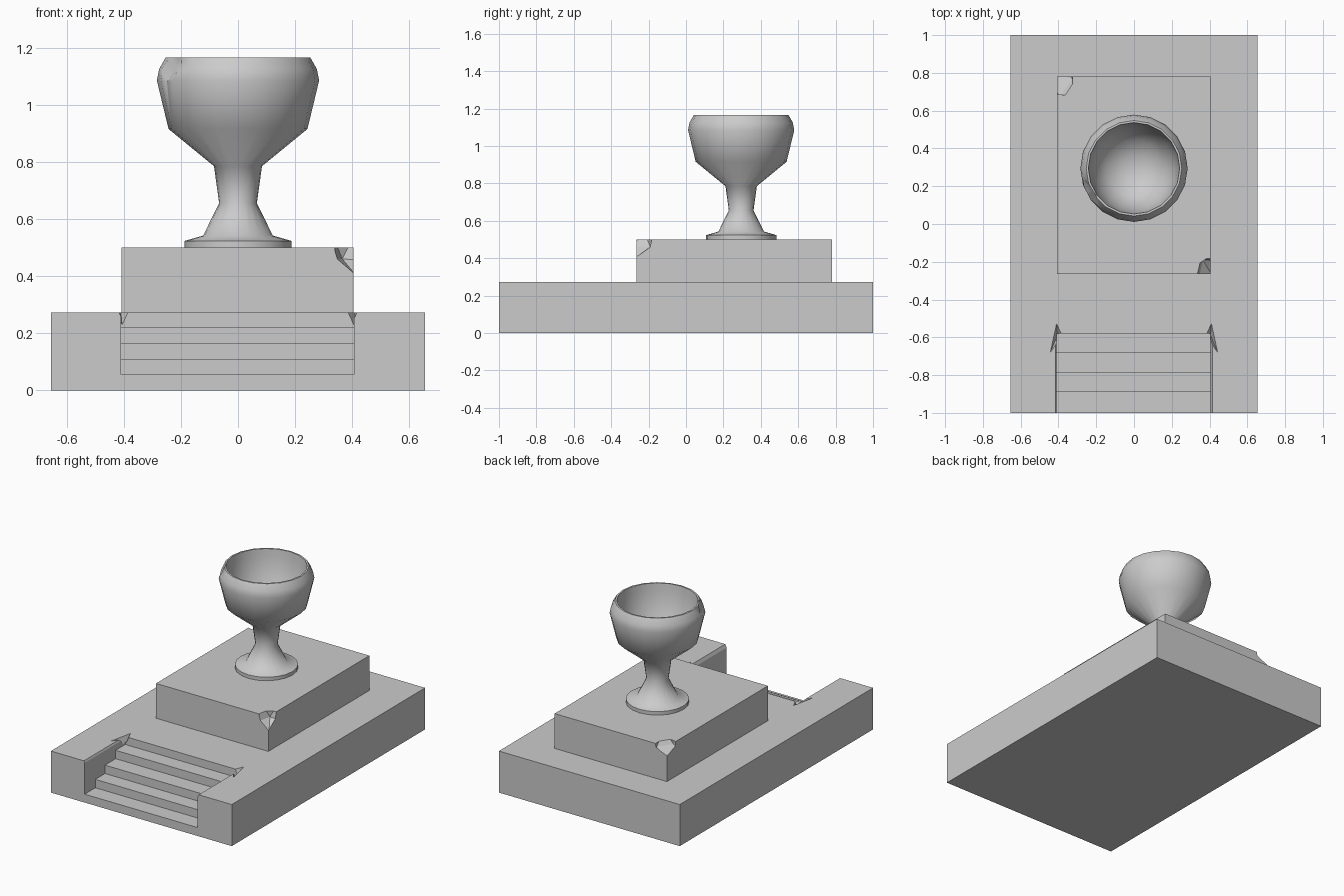
import bpy, bmesh, math, random
from mathutils import Vector, Matrix

if "Cube" in bpy.data.objects:
    bpy.data.objects.remove(bpy.data.objects["Cube"])

random.seed(4)


def make(name, bm):
    bmesh.ops.recalc_face_normals(bm, faces=bm.faces[:])
    me = bpy.data.meshes.new(name)
    bm.to_mesh(me)
    bm.free()
    ob = bpy.data.objects.new(name, me)
    bpy.context.collection.objects.link(ob)
    return ob


def box(name, lo, hi):
    bm = bmesh.new()
    bmesh.ops.create_cube(bm, size=1)
    for v in bm.verts:
        v.co = [lo[i] if v.co[i] < 0 else hi[i] for i in range(3)]
    return make(name, bm)


def hull(name, points):
    bm = bmesh.new()
    for p in points:
        bm.verts.new(p)
    bmesh.ops.convex_hull(bm, input=bm.verts[:])
    return make(name, bm)


def rock(name, centre, size, turn=0.0, jitter=0.12):
    # rough low-poly lump used to chip corners
    bm = bmesh.new()
    bmesh.ops.create_icosphere(bm, subdivisions=1, radius=1)
    m = Matrix.Translation(centre) @ Matrix.Rotation(turn, 4, 'Z') @ Matrix.Diagonal((*size, 1))
    for v in bm.verts:
        v.co = m @ (v.co * random.uniform(1 - jitter, 1 + jitter))
    return make(name, bm)


def cut(target, cutter):
    mod = target.modifiers.new("cut", 'BOOLEAN')
    mod.operation, mod.solver, mod.object = 'DIFFERENCE', 'EXACT', cutter
    bpy.context.view_layer.objects.active = target
    bpy.ops.object.modifier_apply(modifier=mod.name)
    bpy.data.objects.remove(cutter)


# Base slab with a sunken flight of steps
base = box("base_slab", (-0.655, -1, 0), (0.655, 1, 0.272))
profile = [(-1.1, 0.055)]
for i, y in enumerate((-0.89, -0.79, -0.68)):
    profile += [(y, 0.055 * (i + 1)), (y, 0.055 * (i + 2))]
profile += [(-0.58, 0.22), (-0.58, 0.4), (-1.1, 0.4)]
bm = bmesh.new()
face = bm.faces.new([bm.verts.new((-0.41, y, z)) for y, z in profile])
ext = bmesh.ops.extrude_face_region(bm, geom=[face])
bmesh.ops.translate(bm, vec=(0.816, 0, 0),
                    verts=[g for g in ext["geom"] if isinstance(g, bmesh.types.BMVert)])
cut(base, make("stair_cutter", bm))

# Worn cheek edges and chips at the head of the steps
for s in (-1, 1):
    cut(base, hull("edge_cutter", [(s * x, y, z) for y in (-1.1, -0.6)
                                   for x, z in ((0.39, 0.3), (0.424, 0.29), (0.403, 0.245))]))
    cut(base, hull("chip_cutter", [(s * 0.41, -0.525, 0.274), (s * 0.445, -0.685, 0.274),
                                   (s * 0.38, -0.59, 0.274), (s * 0.405, -0.59, 0.221),
                                   (s * 0.41, -0.525, 0.3), (s * 0.445, -0.685, 0.3),
                                   (s * 0.38, -0.59, 0.3)]))

# Upper plinth with two broken corners
plinth = box("plinth", (-0.408, -0.265, 0.27), (0.405, 0.78, 0.5))
cut(plinth, rock("chip_cutter", (0.41, -0.265, 0.5), (0.085, 0.11, 0.10), 0.3))
cut(plinth, rock("chip_cutter", (-0.42, 0.80, 0.51), (0.11, 0.16, 0.09), 0.5, 0.2))

# Goblet turned from a profile
outline = [(0, 0.495), (0.188, 0.495), (0.188, 0.523), (0.122, 0.542), (0.066, 0.655),
           (0.084, 0.785), (0.243, 0.915), (0.284, 1.085), (0.276, 1.125), (0.253, 1.165),
           (0.242, 1.165), (0.237, 1.12), (0.212, 0.96), (0.15, 0.875), (0.07, 0.835), (0, 0.828)]
bm = bmesh.new()
vs = [bm.verts.new((r, 0, z)) for r, z in outline]
edges = [bm.edges.new(p) for p in zip(vs, vs[1:])]
bmesh.ops.spin(bm, geom=vs + edges, cent=(0, 0, 0), axis=(0, 0, 1),
               angle=math.tau, steps=20, use_duplicate=False)
bmesh.ops.remove_doubles(bm, verts=bm.verts[:], dist=1e-4)
bmesh.ops.translate(bm, verts=bm.verts[:], vec=(0, 0.295, 0))
goblet = make("goblet", bm)

# Broken rim
a = math.radians(208)
cut(goblet, rock("rim_cutter", (0.29 * math.cos(a), 0.295 + 0.29 * math.sin(a), 1.17),
                 (0.05, 0.14, 0.09), a, 0.15))

bpy.ops.object.select_all(action='DESELECT')
goblet.select_set(True)
bpy.context.view_layer.objects.active = goblet
bpy.ops.object.shade_smooth_by_angle(angle=math.radians(48))
